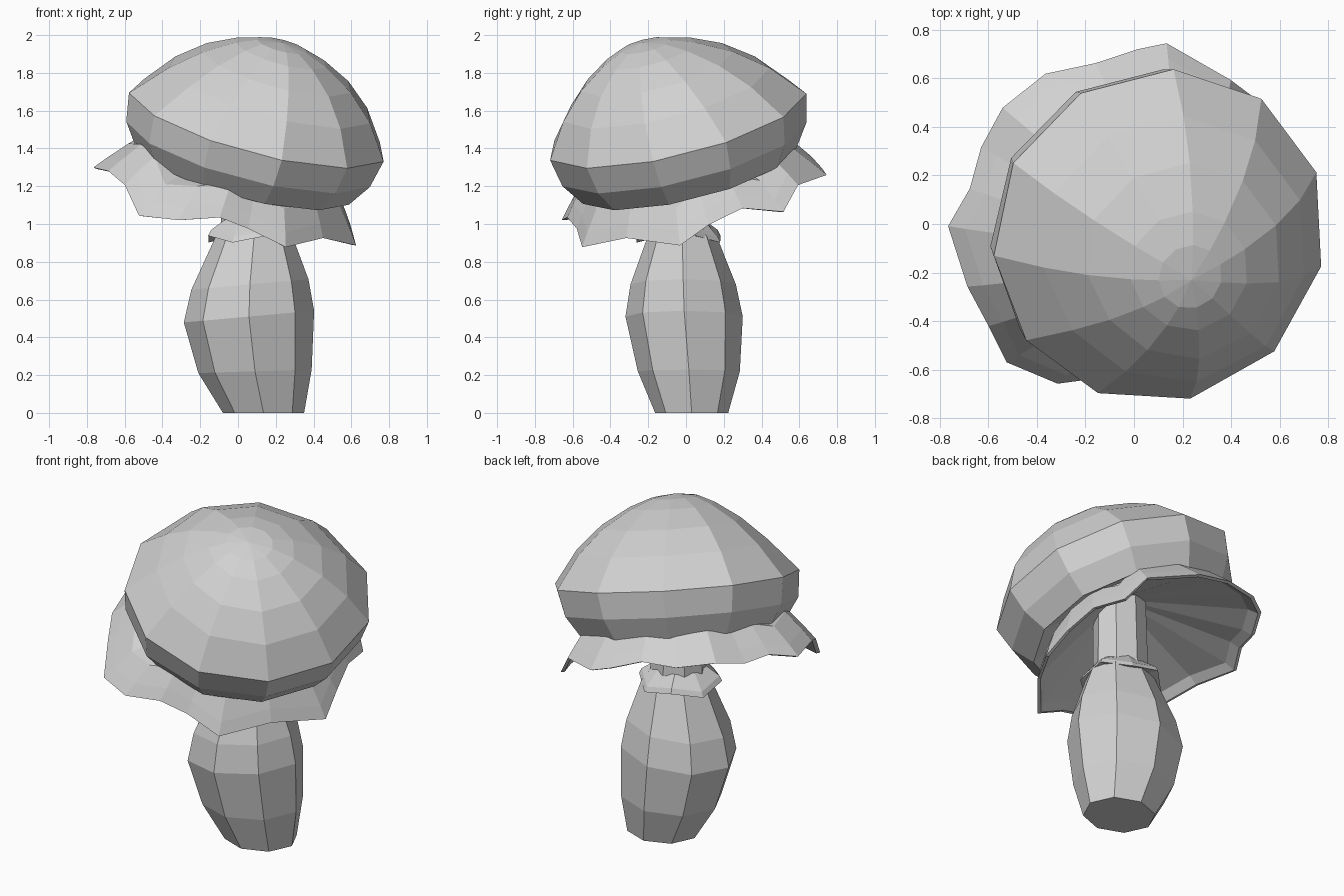
import bpy, bmesh, math
from mathutils import Vector, Matrix

cube = bpy.data.objects.get("Cube")
if cube:
    bpy.data.objects.remove(cube, do_unlink=True)

grey = bpy.data.materials.new("light_grey")
grey.use_nodes = True
colour = (0.64, 0.64, 0.64, 1)
grey.diffuse_color = colour
grey.node_tree.nodes["Principled BSDF"].inputs["Base Color"].default_value = colour


def circle(radius, z, sides, phase=0.0, centre=(0, 0), depth=1.0, dent=0.0):
    """Ring of points, optionally flattened in y or dented at the front right."""
    points = []
    for i in range(sides):
        a = phase + math.tau * i / sides
        r = radius * (1 - dent * max(0, math.cos(a - math.radians(225))) ** 2)
        points.append(Vector((centre[0] + r * math.cos(a),
                              centre[1] + r * depth * math.sin(a), z)))
    return points


def loft(name, rings, matrix=Matrix(), cap_first=False, cap_last=False):
    """Join rings of equal size with quads, as a flat-shaded object."""
    bm = bmesh.new()
    loops = [[bm.verts.new(matrix @ p) for p in ring] for ring in rings]
    count = len(loops[0])
    for low, high in zip(loops, loops[1:]):
        for i in range(count):
            j = (i + 1) % count
            bm.faces.new((low[i], low[j], high[j], high[i]))
    if cap_first:
        bm.faces.new(loops[0][::-1])
    if cap_last:
        top = bm.verts.new(matrix @ (sum(rings[-1], Vector()) / count + cap_last))
        for i in range(count):
            bm.faces.new((loops[-1][i], loops[-1][(i + 1) % count], top))
    mesh = bpy.data.meshes.new(name)
    bm.to_mesh(mesh)
    bm.free()
    mesh.materials.append(grey)
    obj = bpy.data.objects.new(name, mesh)
    bpy.context.collection.objects.link(obj)
    return obj


# Tilted frame shared by the cap and the skirt
axis = Vector((0.246, -0.232, 0.94))
tilt = (Matrix.Translation((0.1, -0.05, 1.537))
        @ Vector((0, 0, 1)).rotation_difference(axis).to_matrix().to_4x4())

# Cap: underside lip, rim band and dome, leaning a little forward
cap_profile = [(0.46, -0.23, 0), (0.59, -0.28, 0), (0.675, -0.155, 0),
               (0.712, 0, 0.03), (0.58, 0.183, 0.11), (0.43, 0.315, 0.14),
               (0.26, 0.41, 0.12), (0.135, 0.455, 0)]
loft("cap", [circle(r, z, 11, math.radians(-11.7),
                    (0.05 * max(z, 0), -0.005 - 0.13 * max(z, 0)), 1, dent)
             for r, z, dent in cap_profile], tilt, cap_last=Vector((0, -0.01, 0.018)))

# Ragged skirt under the cap: angle, radius and drop of each hem point
hem = [(-158, .76, .39), (-143, .76, .40), (-128, .81, .50), (-112, .78, .45),
       (-97, .69, .39), (-83, .65, .42), (-65, .70, .47), (-39, .62, .43),
       (-10, .68, .49), (5, .62, .43), (24, .61, .40), (41, .69, .48),
       (55, .68, .39), (80, .72, .44), (90, .69, .43), (106, .67, .40),
       (123, .71, .44), (141, .73, .43), (156, .71, .45), (170, .71, .42),
       (183, .78, .45)]


def hem_ring(scale, rise):
    return [Vector((r * scale * math.cos(math.radians(a)),
                    r * scale * math.sin(math.radians(a)), rise - d))
            for a, r, d in hem]


def skirt_circle(radius, z):
    return [Vector((radius * math.cos(math.radians(a)),
                    radius * math.sin(math.radians(a)), z)) for a, r, d in hem]


loft("skirt", [skirt_circle(0.1, -0.13), hem_ring(0.91, 0.045),
               hem_ring(0.97, 0.0), hem_ring(1, 0.003),
               hem_ring(0.93, 0.07), hem_ring(0.81, 0.175),
               skirt_circle(0.1, -0.1)], tilt)

# Stem: bulging octagonal foot running into a slim neck
stem_profile = [(0.215, 0, 0.135, 0.03, 0), (0.3, 0.22, 0.09, 0.015, 0.03),
                (0.345, 0.51, 0.058, -0.01, 0.09), (0.31, 0.68, 0.063, -0.015, 0.09),
                (0.205, 0.93, 0.085, -0.02, 0), (0.165, 1.0, 0.075, -0.03, 0),
                (0.155, 1.5, 0.07, -0.045, 0)]
stem_rings = []
for r, z, x, y, slope in stem_profile:
    ring = circle(r, z, 8, 0, (x, y), 0.9)
    for p in ring:
        p.z += slope * (p.x - x)
    stem_rings.append(ring)
loft("stem", stem_rings, cap_first=True)

# Collar: small wavy ring around the neck
collar_rings = []
for r, z, wave in [(0.18, 0.93, 0.01), (0.24, 0.92, 0.018), (0.225, 0.95, 0.018),
                   (0.15, 1.02, 0)]:
    ring = circle(r, z, 8, math.radians(22), (0.065, -0.04))
    for i, p in enumerate(ring):
        p.z += wave * (-1) ** i
    collar_rings.append(ring)
loft("collar", collar_rings)
